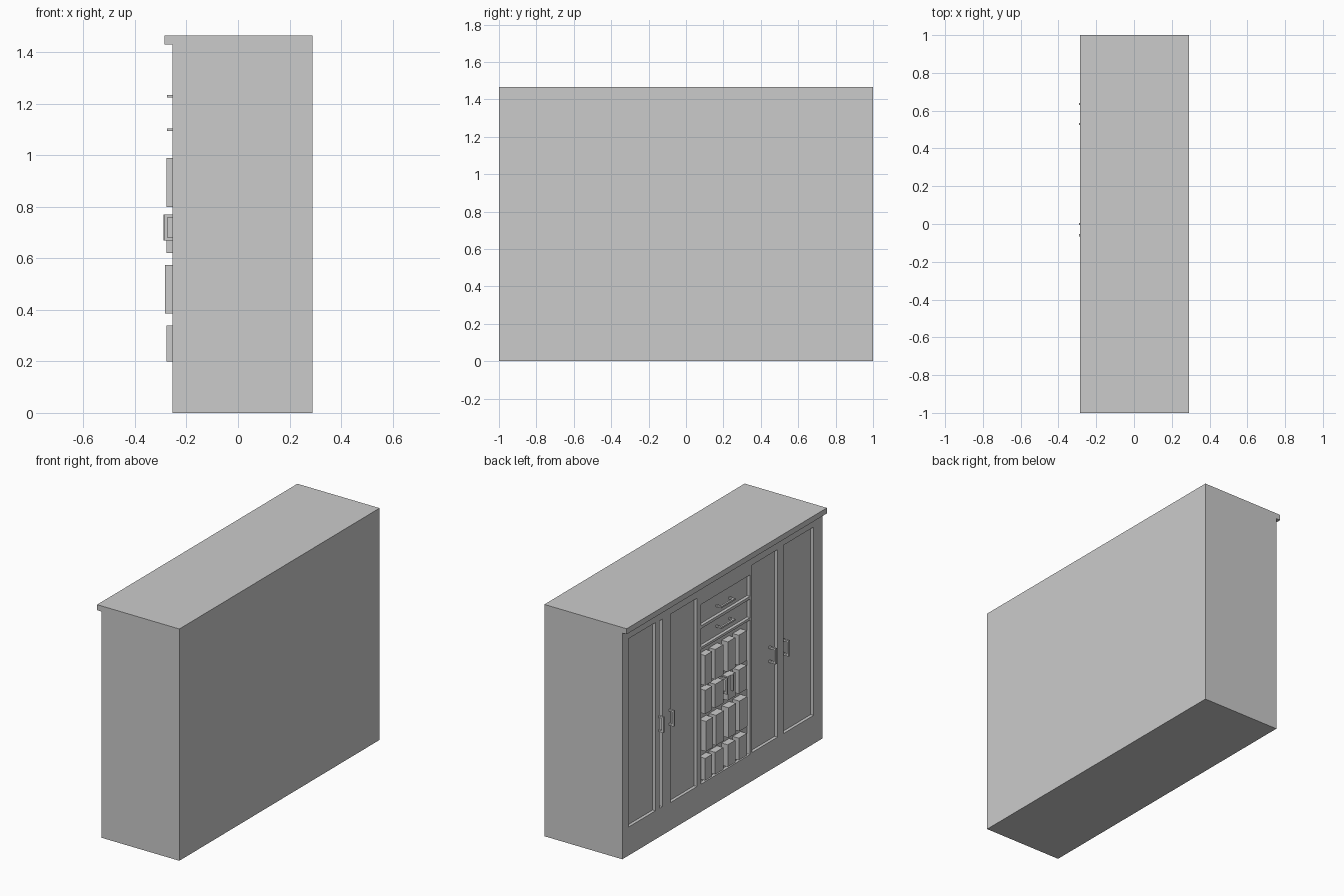
import bpy

if "Cube" in bpy.data.objects:
    bpy.data.objects.remove(bpy.data.objects["Cube"])

grey = bpy.data.materials.new("plain grey")
grey.use_nodes = True
COLOUR = (0.6, 0.6, 0.6, 1)
grey.diffuse_color = COLOUR
grey.node_tree.nodes["Principled BSDF"].inputs["Base Color"].default_value = COLOUR

FACE = -0.255          # cabinet front plane, facing -x
RECESS = FACE + 0.02   # back of the sunk panels


def box(name, x, y, z):
    """Axis-aligned box from (min, max) ranges."""
    lo, hi = zip(*(sorted(r) for r in (x, y, z)))
    bpy.ops.mesh.primitive_cube_add(size=1, location=[(a + b) / 2 for a, b in zip(lo, hi)])
    ob = bpy.context.object
    ob.name = name
    ob.scale = [b - a for a, b in zip(lo, hi)]
    bpy.ops.object.transform_apply(location=False, rotation=False, scale=True)
    ob.data.materials.append(grey)
    return ob


def handle(name, y, z, out, bar=0.012):
    """Bar handle on two posts, running along its longer direction."""
    vertical = z[1] - z[0] > y[1] - y[0]
    box(name + "_bar", (out, out + bar), y, z)
    span = z if vertical else y
    for i, end in enumerate(((span[0], span[0] + bar), (span[1] - bar, span[1]))):
        yy, zz = (y, end) if vertical else (end, z)
        box(f"{name}_post_{i + 1}", (out + bar, RECESS), yy, zz)


# Carcass and top overhang
body = box("cabinet_body", (FACE, 0.29), (-1, 1), (0, 1.465))
box("top_overhang", (-0.285, FACE), (-1, 1), (1.43, 1.465))

# Sunk door and drawer panels
panels = {
    "outer_door_left": ((0.67, 0.94), (0.18, 1.37)),
    "narrow_panel": ((0.60, 0.63), (0.18, 1.365)),
    "inner_door_left": ((0.255, 0.52), (0.175, 1.365)),
    "upper_drawer": ((-0.275, 0.215), (1.175, 1.31)),
    "lower_drawer": ((-0.275, 0.215), (1.04, 1.157)),
    "centre_doors": ((-0.275, 0.215), (0.175, 1.025)),
    "inner_door_right": ((-0.55, -0.295), (0.18, 1.365)),
    "outer_door_right": ((-0.91, -0.61), (0.18, 1.37)),
}
for name, (y, z) in panels.items():
    cutter = box(name + "_cutter", (FACE - 0.01, RECESS), y, z)
    cutter.hide_render = True
    mod = body.modifiers.new(name, "BOOLEAN")
    mod.operation = "DIFFERENCE"
    mod.solver = "EXACT"
    mod.object = cutter
bpy.context.view_layer.objects.active = body
for mod in list(body.modifiers):
    cutter = mod.object
    bpy.ops.object.modifier_apply(modifier=mod.name)
    bpy.data.objects.remove(cutter)

# Raised blocks on the centre doors
columns = ((0.135, 0.205), (0.025, 0.105), (-0.095, -0.02), (-0.21, -0.13))
rows = ((0.2, 0.34, -0.278), (0.385, 0.575, -0.283), (0.62, 0.77, -0.278), (0.8, 0.99, -0.278))
for r, (bottom, top, out) in enumerate(rows):
    for c, y in enumerate(columns):
        box(f"door_block_{r + 1}_{c + 1}", (out, RECESS), y, (bottom, top))

# Door and drawer handles
for i, (y, out) in enumerate(((0.635, -0.29), (0.53, -0.29), (0.0, -0.29),
                              (-0.06, -0.29), (-0.495, -0.285), (-0.625, -0.285))):
    handle(f"door_handle_{i + 1}", (y - 0.006, y + 0.006), (0.67, 0.77), out)
for name, z in (("upper", 1.23), ("lower", 1.1)):
    handle(name + "_drawer_handle", (-0.1, 0.04), (z - 0.005, z + 0.005), -0.275)
